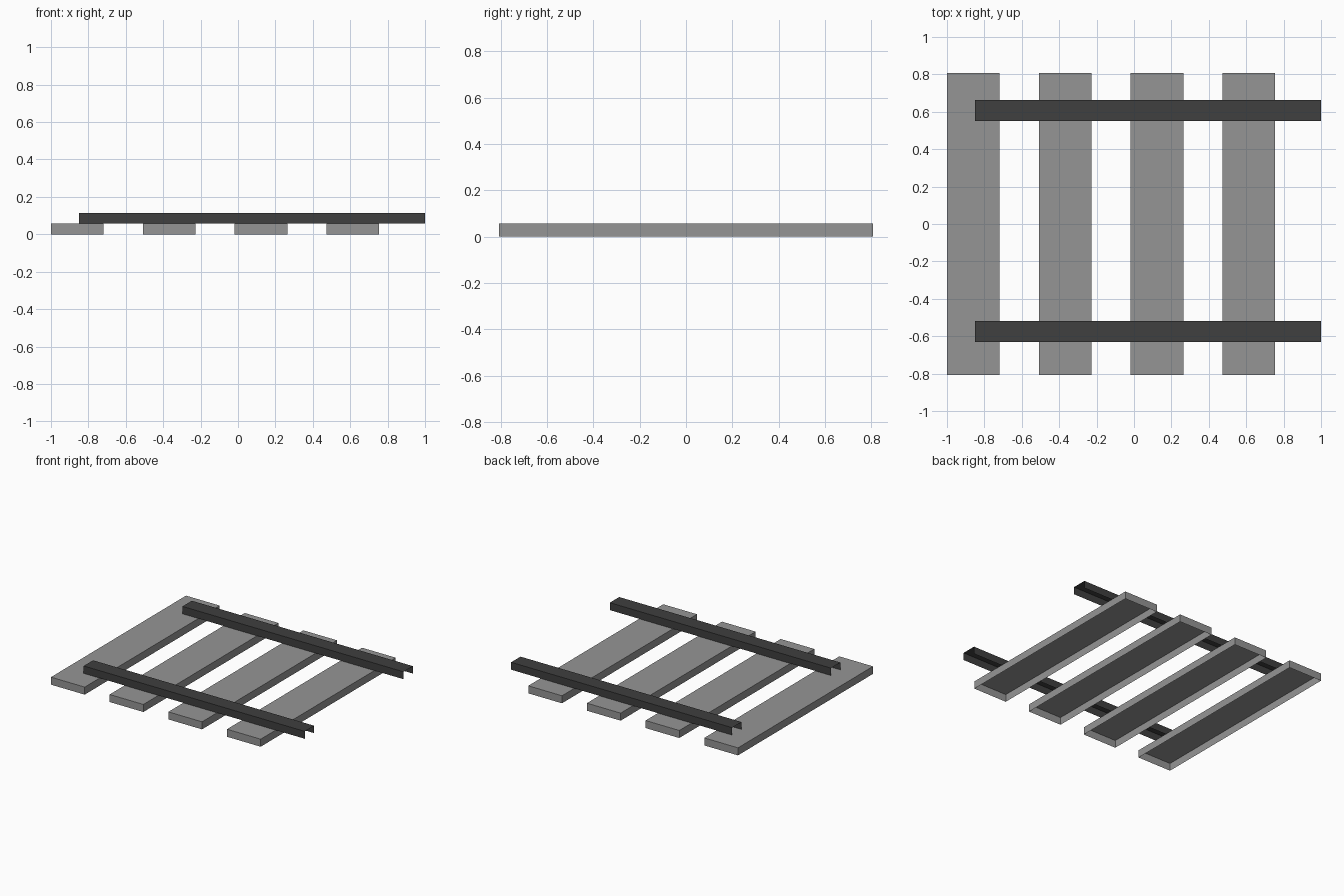
import bpy, bmesh
from mathutils import Matrix

if "Cube" in bpy.data.objects:
    bpy.data.objects.remove(bpy.data.objects["Cube"])


def open_shell(name, x0, x1, y0, y1, z0, z1, removed, color):
    """Thin-walled box with the faces pointing along the removed axes left out."""
    bm = bmesh.new()
    size = Matrix.Diagonal((x1 - x0, y1 - y0, z1 - z0, 1))
    place = Matrix.Translation(((x0 + x1) / 2, (y0 + y1) / 2, (z0 + z1) / 2))
    bmesh.ops.create_cube(bm, size=1, matrix=place @ size)
    bm.normal_update()
    gone = [f for f in bm.faces
            if any(f.normal.dot(d) > 0.9 for d in map(lambda v: Matrix.Identity(3) @ v, removed))]
    bmesh.ops.delete(bm, geom=gone, context='FACES')
    mesh = bpy.data.meshes.new(name)
    bm.to_mesh(mesh)
    bm.free()
    mesh.materials.append(color)
    obj = bpy.data.objects.new(name, mesh)
    bpy.context.collection.objects.link(obj)


def material(name, value):
    mat = bpy.data.materials.new(name)
    mat.diffuse_color = (value, value, value, 1)
    mat.use_nodes = True
    mat.node_tree.nodes["Principled BSDF"].inputs["Base Color"].default_value = mat.diffuse_color
    return mat


from mathutils import Vector
DOWN, LEFT, RIGHT = Vector((0, 0, -1)), Vector((-1, 0, 0)), Vector((1, 0, 0))
tie_grey = material("tie_grey", 0.3)
rail_dark = material("rail_dark", 0.05)

# Four evenly spaced cross ties, open underneath
for i in range(4):
    x = -1 + i * 0.491
    open_shell(f"cross_tie_{i + 1}", x, x + 0.282, -0.807, 0.807, 0, 0.057,
               [DOWN], tie_grey)

# Two channel-shaped rails, open underneath and at both ends
for name, y in (("front_rail", -0.63), ("back_rail", 0.55)):
    open_shell(name, -0.85, 1, y, y + 0.112, 0.058, 0.114,
               [DOWN, LEFT, RIGHT], rail_dark)
